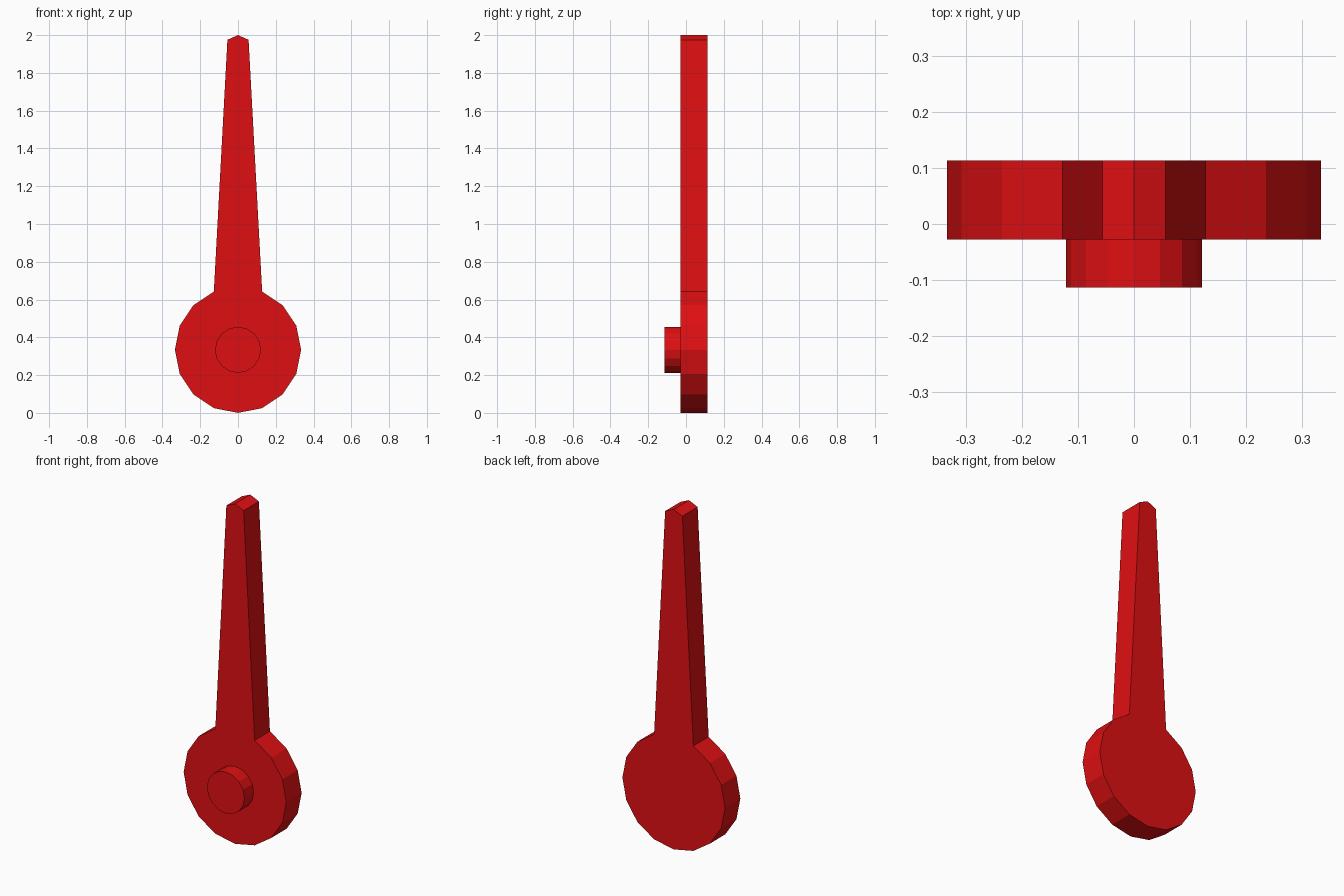
import bpy
import bmesh
from math import sin, cos, tau

cube = bpy.data.objects.get("Cube")
if cube:
    bpy.data.objects.remove(cube, do_unlink=True)

SIDES = 16
RADIUS = 0.334
Y_FRONT, Y_BACK = -0.028, 0.114

red = bpy.data.materials.new("red")
red.use_nodes = True
colour = (0.74, 0.005, 0.006, 1)
red.diffuse_color = colour
red.node_tree.nodes["Principled BSDF"].inputs["Base Color"].default_value = colour


def ring(radius, indices):
    """Points of a 16-sided ring around the hub axis, clockwise from the top."""
    return [(radius * sin(tau * i / SIDES), RADIUS + radius * cos(tau * i / SIDES))
            for i in indices]


def plate(name, outline, y0, y1):
    """Extrude an (x, z) outline along y into a closed solid."""
    bm = bmesh.new()
    face = bm.faces.new([bm.verts.new((x, y0, z)) for x, z in outline])
    extruded = bmesh.ops.extrude_face_region(bm, geom=[face], use_keep_orig=True)
    moved = [v for v in extruded["geom"] if isinstance(v, bmesh.types.BMVert)]
    bmesh.ops.translate(bm, verts=moved, vec=(0, y1 - y0, 0))
    bmesh.ops.recalc_face_normals(bm, faces=bm.faces)
    mesh = bpy.data.meshes.new(name)
    bm.to_mesh(mesh)
    bm.free()
    mesh.materials.append(red)
    obj = bpy.data.objects.new(name, mesh)
    bpy.context.collection.objects.link(obj)
    return obj


# Round hub and tapered arm as one outline: the arm replaces the top ring point
arm_tip = [(-0.056, 1.975), (0, 2.0), (0.056, 1.975)]
plate("lever_body", ring(RADIUS, range(1, SIDES)) + arm_tip, Y_FRONT, Y_BACK)

# Short round pivot on the front of the hub
plate("pivot_pin", ring(0.122, range(SIDES)), -0.114, Y_FRONT)
